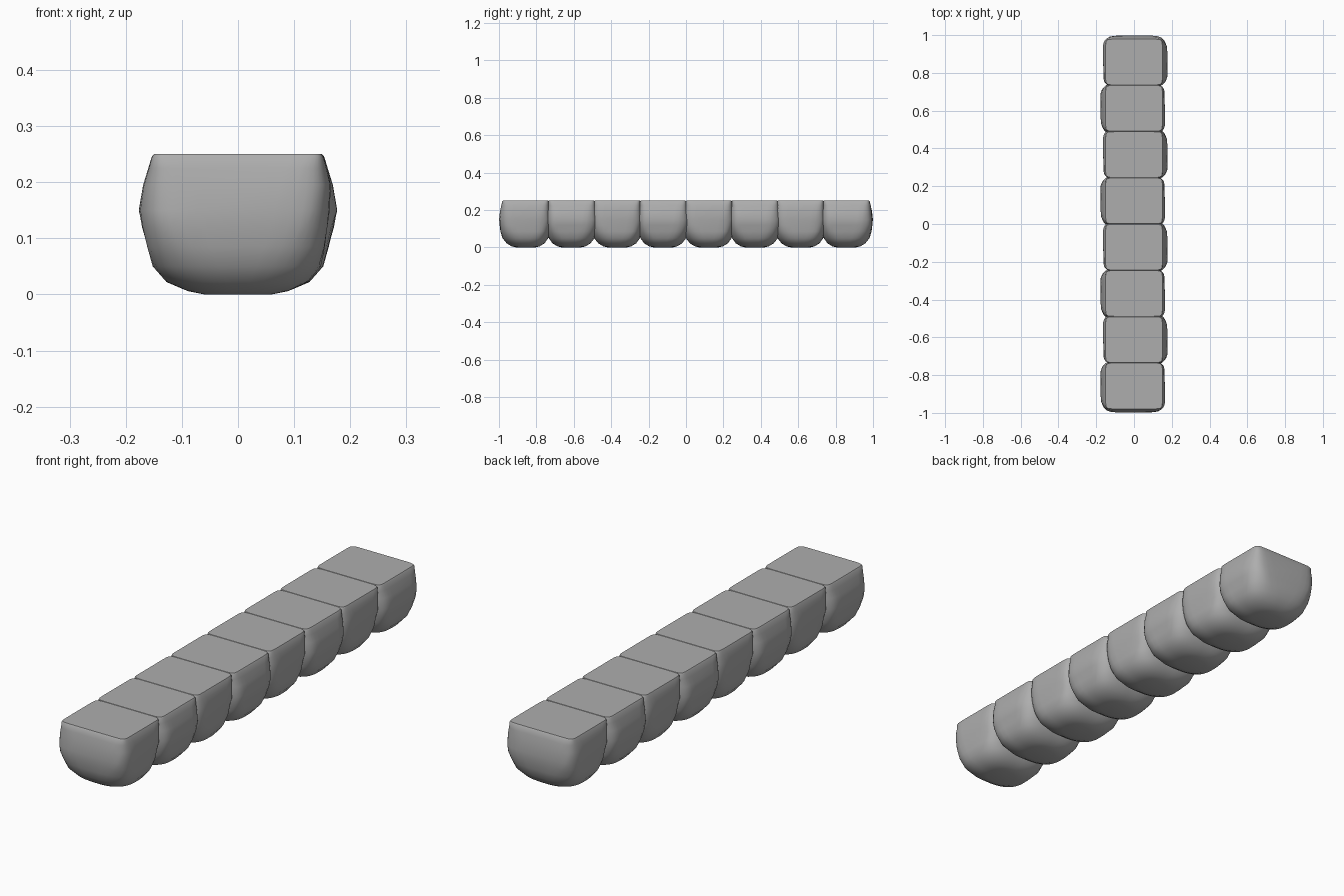
import bpy, bmesh, math
from mathutils import Vector, noise

cube = bpy.data.objects.get("Cube")
if cube:
    bpy.data.objects.remove(cube)

COUNT, PITCH, SIDES = 8, 0.245, 40

# Grey stone colour
stone = bpy.data.materials.new("grey_stone")
stone.use_nodes = True
grey = (0.42, 0.42, 0.42, 1)
stone.diffuse_color = grey
stone.node_tree.nodes["Principled BSDF"].inputs["Base Color"].default_value = grey

# Rings of one stone: height, reach to -x, +x, -y, +y, squareness
RINGS = [
    (0.0, 0.06, 0.06, 0.05, 0.05, 2.3),
    (0.006, 0.09, 0.09, 0.075, 0.075, 2.5),
    (0.022, 0.128, 0.125, 0.102, 0.102, 2.8),
    (0.05, 0.154, 0.148, 0.124, 0.122, 3.4),
    (0.085, 0.165, 0.156, 0.135, 0.13, 4.2),
    (0.12, 0.174, 0.161, 0.141, 0.135, 5),
    (0.15, 0.178, 0.164, 0.142, 0.136, 5.5),
    (0.195, 0.17, 0.166, 0.138, 0.132, 6.5),
    (0.225, 0.16, 0.159, 0.131, 0.127, 8),
    (0.245, 0.154, 0.153, 0.125, 0.124, 12),
    (0.25, 0.15, 0.15, 0.121, 0.121, 14),
]


def ring_point(angle, left, right, front, back, power):
    c, s = math.cos(angle), math.sin(angle)
    x = abs(c) ** (2 / power) * (right if c > 0 else -left)
    y = abs(s) ** (2 / power) * (back if s > 0 else -front)
    return x, y


def stone_mesh():
    bm = bmesh.new()
    loops = []
    for z, *shape in RINGS:
        loop = []
        for k in range(SIDES):
            x, y = ring_point(math.tau * (k + 0.5) / SIDES, *shape)
            # Shallow hewn dents that fade toward the flat top and base
            fade = math.sin(math.pi * z / 0.25)
            dent = abs(noise.noise(Vector((x, y, z)) * 13)) * fade * 0.05
            loop.append(bm.verts.new((x * (1 - dent), y * (1 - dent), z)))
        loops.append(loop)
    for low, high in zip(loops, loops[1:]):
        for k in range(SIDES):
            n = (k + 1) % SIDES
            bm.faces.new((low[k], low[n], high[n], high[k]))
    bm.faces.new(loops[-1])
    bm.faces.new(loops[0][::-1])
    mesh = bpy.data.meshes.new("kerb_stone")
    bm.to_mesh(mesh)
    bm.free()
    mesh.materials.append(stone)
    mesh.shade_smooth()
    mesh.set_sharp_from_angle(angle=math.radians(38))
    return mesh


# Row of stones, every second one turned half round
shared = stone_mesh()
for i in range(COUNT):
    block = bpy.data.objects.new(f"kerb_stone_{i + 1}", shared)
    block.location.y = (i - (COUNT - 1) / 2) * PITCH
    block.rotation_euler.z = math.pi * (i % 2)
    bpy.context.scene.collection.objects.link(block)
